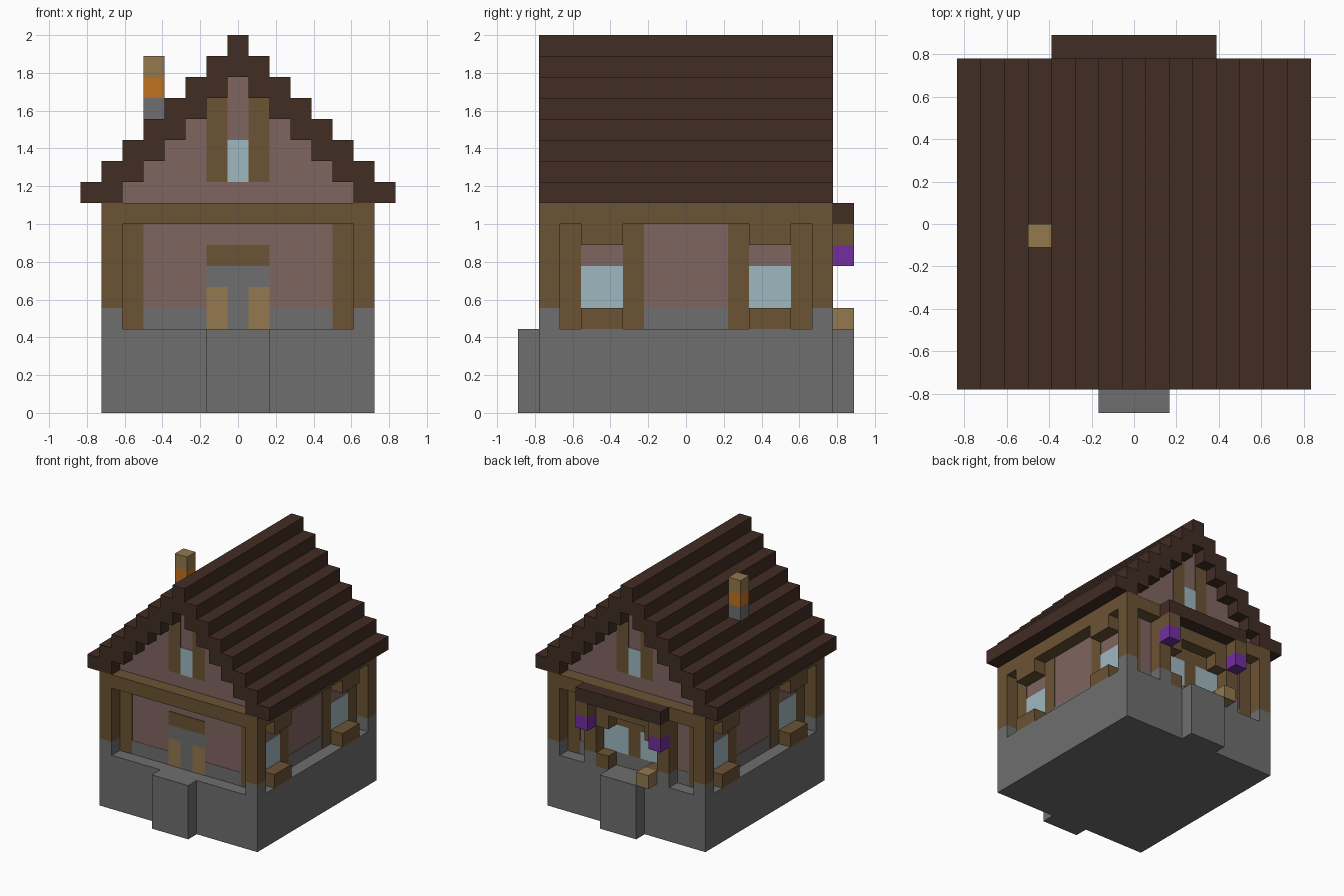
import bpy
import bmesh

cube = bpy.data.objects.get("Cube")
if cube:
    bpy.data.objects.remove(cube, do_unlink=True)

U = 2 / 18      # one building block
T = 0.05        # thickness of painted plates, in blocks


def linear(c):
    c /= 255
    return c / 12.92 if c <= 0.04045 else ((c + 0.055) / 1.055) ** 2.4


def material(name, r, g, b):
    mat = bpy.data.materials.new(name)
    mat.use_nodes = True
    col = (linear(r), linear(g), linear(b), 1)
    mat.diffuse_color = col
    node = mat.node_tree.nodes["Principled BSDF"]
    node.inputs["Base Color"].default_value = col
    node.inputs["Roughness"].default_value = 0.9
    return mat


STONE = material("grey stone", 111, 110, 110)
TIMBER = material("brown timber", 107, 83, 52)
PLASTER = material("dusty pink plaster", 128, 101, 96)
ROOF = material("dark brown roof", 65, 45, 36)
GLASS = material("pale blue glass", 158, 184, 192)
TAN = material("tan wood", 147, 120, 79)
FIRE = material("orange", 192, 114, 32)
PURPLE = material("purple", 113, 46, 160)


def boxes(name, mat, *spans):
    """One object made of blocks, each given as x, y and z ranges."""
    bm = bmesh.new()
    for x, y, z in spans:
        verts = bmesh.ops.create_cube(bm, size=1)["verts"]
        for v in verts:
            for axis, (a, b) in enumerate((x, y, z)):
                v.co[axis] = U * ((a + b) / 2 + v.co[axis] * (b - a))
    mesh = bpy.data.meshes.new(name)
    bm.to_mesh(mesh)
    bm.free()
    mesh.materials.append(mat)
    obj = bpy.data.objects.new(name, mesh)
    bpy.context.collection.objects.link(obj)
    return obj


def sym(h):
    return (-h, h)


def flip(r):
    return (-r[1], -r[0])


def both_x(x, y, z):
    return [(x, y, z), (flip(x), y, z)]


def all_sides(x, y, z):
    return both_x(x, y, z) + both_x(x, flip(y), z)


# Foundation with front and back steps
boxes("foundation", STONE, (sym(6.5), sym(7), (0, 4)))
boxes("front_step", STONE, (sym(1.5), (-8, -7), (0, 4)))
boxes("back_step", STONE, (sym(1.5), (7, 8), (0, 4)))

# Walls, stone band, corner posts and top beam
boxes("walls", PLASTER, (sym(5.5), sym(6), (4, 9)))
boxes("stone_band", STONE, (sym(5.5 + T / 2), sym(6 + T / 2), (4, 5)))
boxes("corner_bases", STONE, *all_sides((5.5, 6.5), (6, 7), (4, 5)))
boxes("corner_posts", TIMBER, *all_sides((5.5, 6.5), (6, 7), (5, 9)))
boxes("top_beam", TIMBER, (sym(6.5), sym(7), (9, 10)))

# Flat timber uprights on all four walls
end_posts = all_sides((4.5, 5.5), (6, 6 + T), (4, 9))
side_posts = [s for y in ((2, 3), (5, 6))
              for s in all_sides((5.5, 5.5 + T), y, (4, 9))]
boxes("wall_posts", TIMBER, *end_posts, *side_posts)

# Side windows with deep sills and lintels
boxes("side_windows", GLASS, *all_sides((5.5, 5.5 + T), (3, 5), (5, 7)))
boxes("side_sills", TIMBER, *all_sides((5.5, 6.5), (3, 5), (4, 5)))
boxes("side_lintels", TIMBER, *all_sides((5.5, 6.5), (3, 5), (8, 9)))

# Front door, painted on the wall
front = (-6 - T, -6)
boxes("door_surround", STONE, (sym(0.5), front, (4, 6)), (sym(1.5), front, (6, 7)))
boxes("door_panels", TAN, *both_x((0.5, 1.5), front, (4, 6)))
boxes("door_lintel", TIMBER, (sym(1.5), front, (7, 8)))

# Back porch: posts, arch, windows, roof and lanterns
boxes("porch_post_bases", STONE, *both_x((2.5, 3.5), (6, 7), (4, 5)))
boxes("porch_posts", TIMBER, *both_x((2.5, 3.5), (6, 7), (5, 9)))
boxes("porch_arch", TIMBER, (sym(2.5), (6, 7), (8, 9)),
      *both_x((1.5, 2.5), (6, 7), (7, 8)))
boxes("porch_sills", TIMBER, *both_x((1.5, 2.5), (6, 7), (4, 5)))
boxes("porch_windows", GLASS, *both_x((0.5, 2.5), (6, 6 + T), (5, 7)))
boxes("porch_window_frame", TIMBER, (sym(0.5), (6, 6 + T), (5, 7)),
      (sym(2.5), (6, 6 + T), (7, 8)))
boxes("porch_roof", ROOF, (sym(3.5), (7, 8), (9, 10)))
boxes("porch_brackets", TIMBER, *both_x((2.5, 3.5), (7, 8), (8, 9)))
boxes("lanterns", PURPLE, *both_x((2.5, 3.5), (7, 8), (7, 8)))
boxes("porch_crate", TAN, ((-2.5, -1.5), (7, 8), (4, 5)))

# Stepped gable walls and roof
boxes("gable", PLASTER, *[(sym(5.5 - i), sym(6), (10 + i, 11 + i)) for i in range(6)])
courses = []
for i in range(6):
    courses += both_x((5.5 - i, 7.5 - i), sym(7), (10 + i, 11 + i))
boxes("roof", ROOF, *courses, (sym(1.5), sym(7), (16, 17)), (sym(0.5), sym(7), (17, 18)))

# Gable windows, front and back
for name, y in (("front", (-6 - T, -6)), ("back", (6, 6 + T))):
    boxes(name + "_gable_window", GLASS, (sym(0.5), y, (11, 13)))
    boxes(name + "_gable_timbers", TIMBER, *both_x((0.5, 1.5), y, (11, 15)))

# Chimney
for name, mat, z in (("base", STONE, 14), ("ember", FIRE, 15), ("cap", TAN, 16)):
    boxes("chimney_" + name, mat, ((-4.5, -3.5), (-1, 0), (z, z + 1)))
